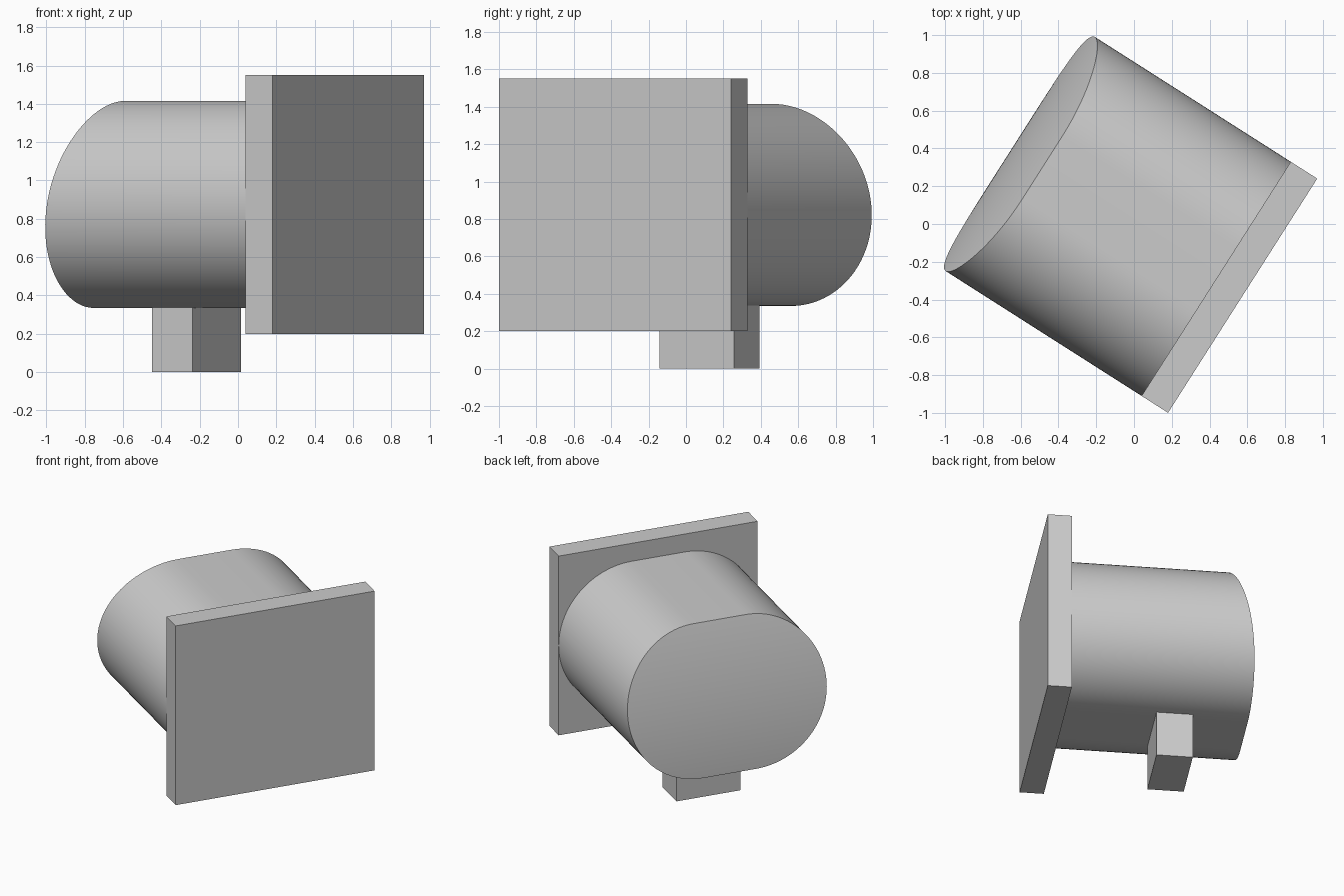
import bpy
import bmesh
from math import sin, cos, pi, radians
from mathutils import Matrix

cube = bpy.data.objects.get("Cube")
if cube:
    bpy.data.objects.remove(cube, do_unlink=True)

# One plain grey for everything
grey = bpy.data.materials.new("plain grey")
grey.use_nodes = True
colour = (0.6, 0.6, 0.6, 1)
grey.diffuse_color = colour
grey.node_tree.nodes["Principled BSDF"].inputs["Base Color"].default_value = colour

TURN = Matrix.Rotation(radians(-32.5), 4, "Z")   # the whole model is turned in plan
MID_Y, MID_Z = -0.011, 0.875                     # centre line of the housing


def finish(name, bm, smooth=False):
    bmesh.ops.recalc_face_normals(bm, faces=bm.faces)
    mesh = bpy.data.meshes.new(name)
    bm.to_mesh(mesh)
    bm.free()
    mesh.materials.append(grey)
    obj = bpy.data.objects.new(name, mesh)
    bpy.context.collection.objects.link(obj)
    obj.matrix_world = TURN
    if smooth:
        bpy.ops.object.select_all(action="DESELECT")
        obj.select_set(True)
        bpy.context.view_layer.objects.active = obj
        bpy.ops.object.shade_smooth_by_angle(angle=radians(30))
    return obj


def box(name, x0, x1, width, z0, z1):
    bm = bmesh.new()
    bmesh.ops.create_cube(bm, size=1)
    bmesh.ops.scale(bm, verts=bm.verts, vec=(x1 - x0, width, z1 - z0))
    bmesh.ops.translate(bm, verts=bm.verts, vec=((x0 + x1) / 2, MID_Y, (z0 + z1) / 2))
    return finish(name, bm)


# Square face plate and the block foot
box("face_plate", 0.523, 0.689, 1.47, 0.2, 1.55)
box("foot", -0.375, -0.125, 0.474, 0, 0.40)

# Stadium-section housing with a leaning, gently bowed rear end
RADIUS, FLAT, ROWS = 0.54, 0.195, 48
bm = bmesh.new()
rows = []
for i in range(ROWS + 1):
    a = -pi / 2 + pi * i / ROWS
    y, z = FLAT + RADIUS * cos(a), RADIUS * sin(a)
    rear = -0.707 + 0.176 * z + 0.144 * z * z
    ring = [(0.523, y), (rear, y), (rear, -y), (0.523, -y)]
    rows.append([bm.verts.new((x, MID_Y + t, MID_Z + z)) for x, t in ring])
for low, high in zip(rows, rows[1:]):
    for j in range(4):
        k = (j + 1) % 4
        bm.faces.new((low[j], low[k], high[k], high[j]))
bm.faces.new(rows[0])
bm.faces.new(rows[-1])
finish("housing", bm, smooth=True)
